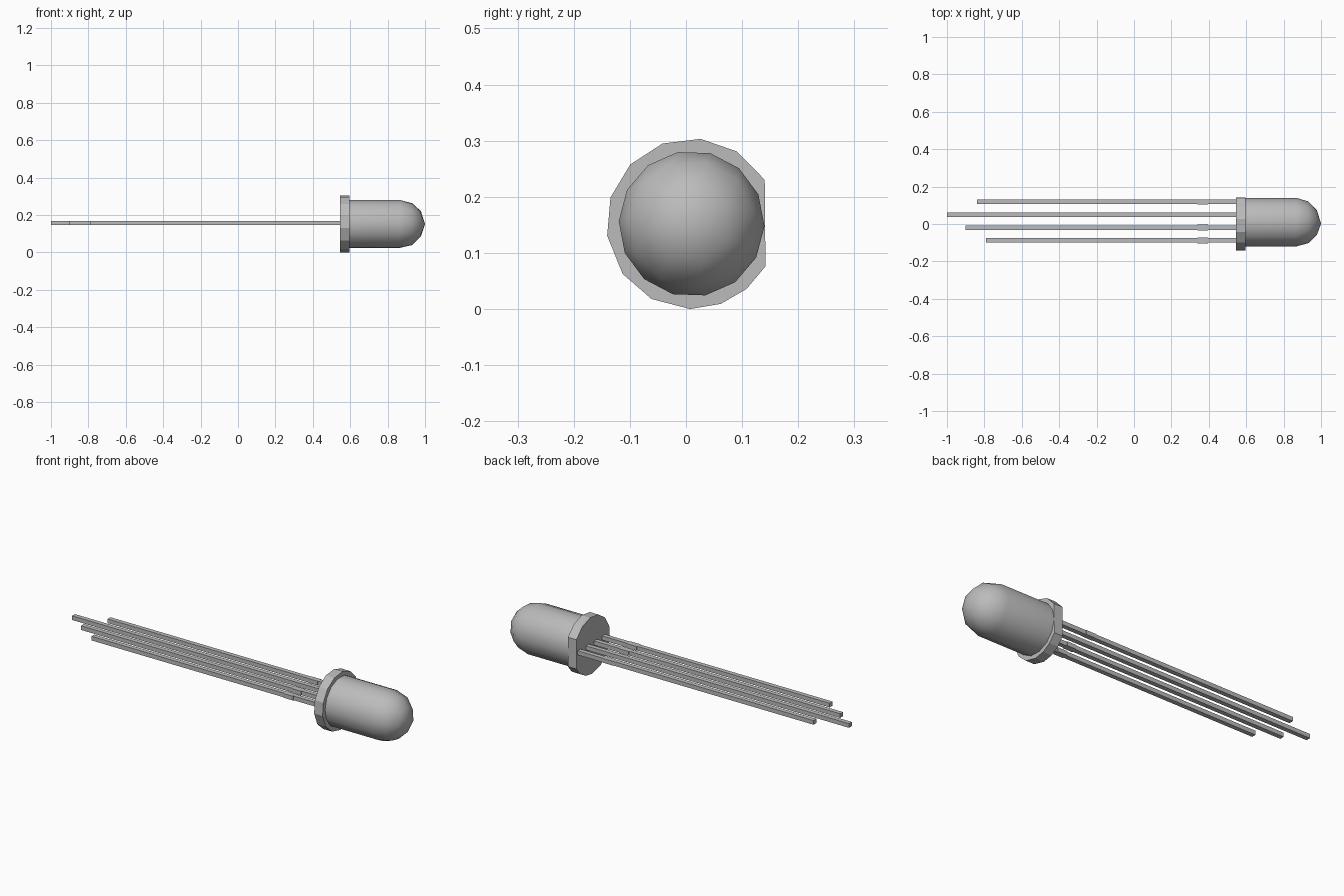
import bpy
import bmesh
from math import cos, sin, radians, pi

cube = bpy.data.objects.get("Cube")
if cube:
    bpy.data.objects.remove(cube, do_unlink=True)

CY, CZ = 0.01, 0.152  # axis of the lamp

grey = bpy.data.materials.new("plain_grey")
grey.use_nodes = True
grey.diffuse_color = (0.5, 0.5, 0.5, 1)
grey.node_tree.nodes["Principled BSDF"].inputs["Base Color"].default_value = (0.5, 0.5, 0.5, 1)


def ring(x, radius, angles):
    return [(x, CY + radius * cos(a), CZ + radius * sin(a)) for a in angles]


def even(count, start=0.0):
    return [start + 2 * pi * i / count for i in range(count)]


def hull_object(name, points, smooth=None):
    """Convex solid around the points, with flat areas merged."""
    bm = bmesh.new()
    for p in points:
        bm.verts.new(p)
    bmesh.ops.convex_hull(bm, input=bm.verts[:])
    bmesh.ops.dissolve_limit(bm, angle_limit=radians(0.5), verts=bm.verts[:], edges=bm.edges[:])
    bmesh.ops.recalc_face_normals(bm, faces=bm.faces[:])
    mesh = bpy.data.meshes.new(name)
    bm.to_mesh(mesh)
    bm.free()
    mesh.materials.append(grey)
    obj = bpy.data.objects.new(name, mesh)
    bpy.context.collection.objects.link(obj)
    if smooth:
        bpy.ops.object.select_all(action="DESELECT")
        obj.select_set(True)
        bpy.context.view_layer.objects.active = obj
        bpy.ops.object.shade_smooth_by_angle(angle=radians(smooth))
    return obj


def box_points(x0, x1, y, width, height):
    return [(x, y + sy * width / 2, 0.157 + sz * height / 2)
            for x in (x0, x1) for sy in (-1, 1) for sz in (-1, 1)]


# Rim with one flat side facing +y
rim_angles = [radians(a) for a in (31, 58, 84, 110, 136, 162, 188, 216, 242, 269, 290, 310, 330)]
hull_object("rim", ring(0.545, 0.152, rim_angles) + ring(0.595, 0.152, rim_angles))

# Bulb: straight barrel and faceted round end
barrel = even(14, radians(-2))
bulb = ring(0.59, 0.13, barrel) + ring(0.867, 0.13, barrel)
bulb += ring(0.932, 0.113, even(11, 0.2)) + ring(0.978, 0.069, even(7, 0.5))
bulb.append((1.0, CY - 0.008, CZ))
hull_object("bulb", bulb, smooth=30)

# Four leads of different lengths, three with a short thicker collar
leads = [("lead_back", 0.118, -0.84, 0.028), ("lead_long", 0.049, -1.0, 0),
         ("lead_middle", -0.019, -0.90, 0.032), ("lead_front", -0.088, -0.79, 0.032)]
for name, y, end, collar in leads:
    hull_object(name, box_points(end, 0.55, y, 0.024, 0.022))
    if collar:
        hull_object(name + "_collar", box_points(0.34, 0.395, y, collar, 0.0225))
